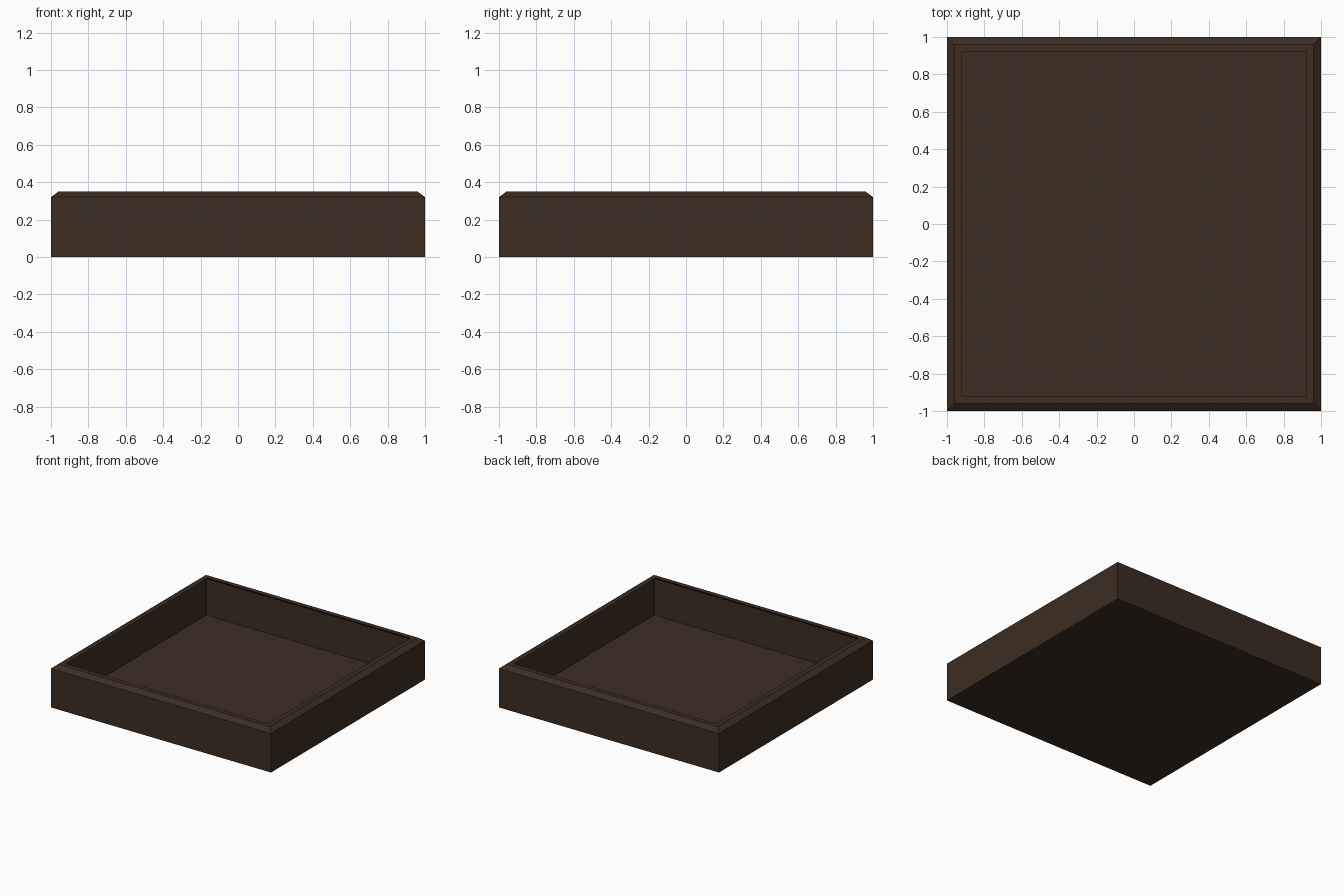
import bpy, bmesh

if "Cube" in bpy.data.objects:
    bpy.data.objects.remove(bpy.data.objects["Cube"])

# Single dark brown colour
brown = bpy.data.materials.new("dark_brown")
brown.diffuse_color = (0.045, 0.026, 0.016, 1.0)
brown.use_nodes = True
brown.node_tree.nodes["Principled BSDF"].inputs["Base Color"].default_value = brown.diffuse_color

# Tray profile as (half width, height): base, wall, chamfer, rim,
# lip underside, inner wall down to the floor
profile = [(1.0, 0.0), (1.0, 0.32), (0.96, 0.35), (0.92, 0.35),
           (0.96, 0.32), (0.96, 0.02)]
corners = [(-1, -1), (1, -1), (1, 1), (-1, 1)]

bm = bmesh.new()
rings = [[bm.verts.new((sx * r, sy * r, z)) for sx, sy in corners]
         for r, z in profile]

# Walls and rim between successive square rings
for low, high in zip(rings, rings[1:]):
    for i in range(4):
        j = (i + 1) % 4
        bm.faces.new((low[i], low[j], high[j], high[i]))

# Underside and inner floor
bm.faces.new(rings[0][::-1])
bm.faces.new(rings[-1])
bmesh.ops.recalc_face_normals(bm, faces=bm.faces)

mesh = bpy.data.meshes.new("tray")
bm.to_mesh(mesh)
bm.free()
mesh.materials.append(brown)
tray = bpy.data.objects.new("tray", mesh)
bpy.context.collection.objects.link(tray)
